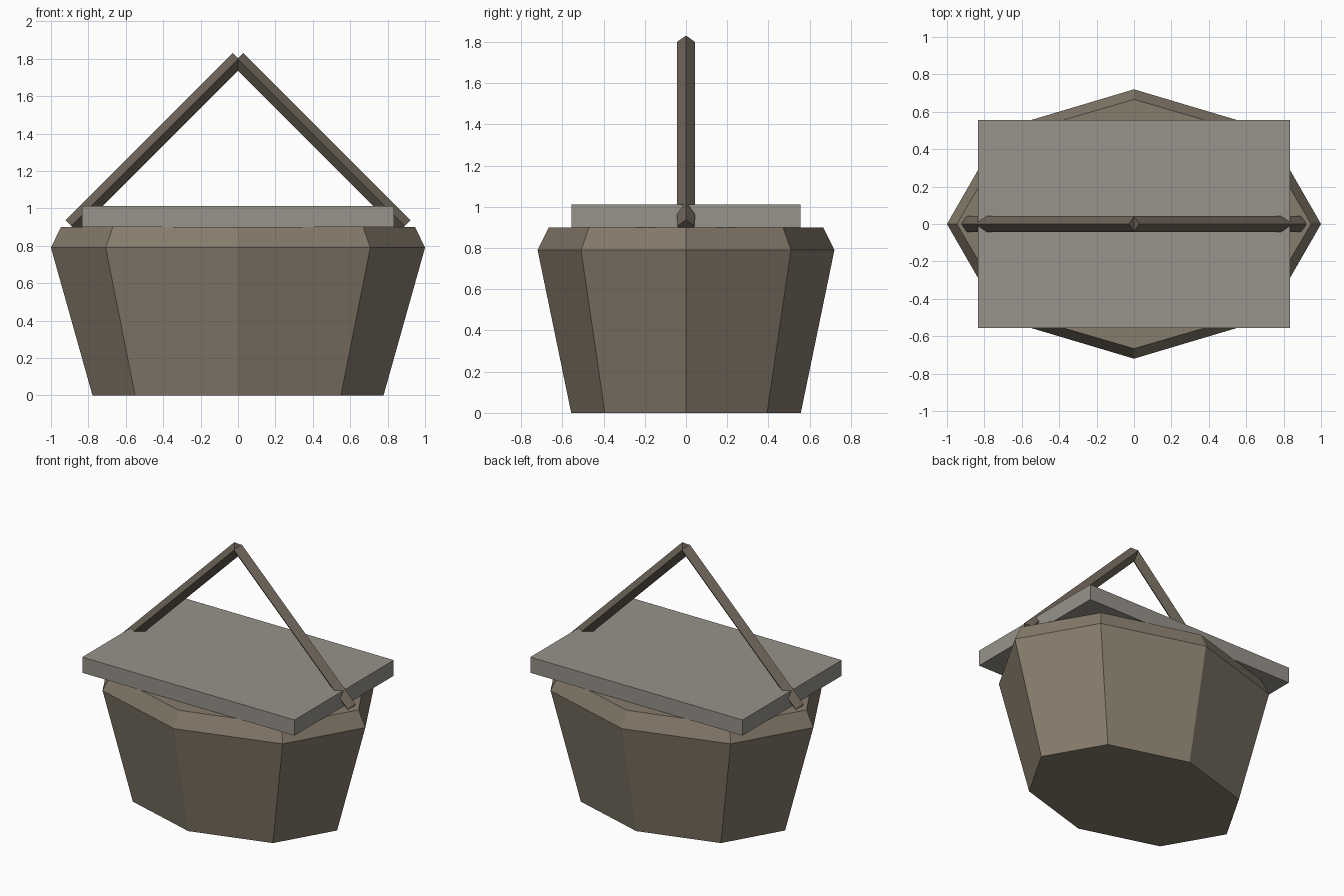
import bpy, bmesh
from math import cos, sin, pi
from mathutils import Matrix

if "Cube" in bpy.data.objects:
    bpy.data.objects.remove(bpy.data.objects["Cube"])


def material(name, rgb):
    m = bpy.data.materials.new(name)
    m.diffuse_color = (*rgb, 1)
    m.use_nodes = True
    m.node_tree.nodes["Principled BSDF"].inputs["Base Color"].default_value = m.diffuse_color
    return m


def finish(bm, name, mat):
    bmesh.ops.recalc_face_normals(bm, faces=bm.faces)
    mesh = bpy.data.meshes.new(name)
    bm.to_mesh(mesh)
    bm.free()
    mesh.materials.append(mat)
    obj = bpy.data.objects.new(name, mesh)
    bpy.context.collection.objects.link(obj)
    return obj


wicker = material("wicker", (0.24, 0.20, 0.15))
lid_wood = material("lid_wood", (0.31, 0.29, 0.26))
handle_wood = material("handle_wood", (0.15, 0.125, 0.095))

# Basket body: eight-sided tapered oval with a chamfered rim (z, x radius, y radius)
bm = bmesh.new()
rings = [[bm.verts.new((rx * cos(i * pi / 4), ry * sin(i * pi / 4), z)) for i in range(8)]
         for z, rx, ry in ((0, 0.778, 0.557), (0.79, 1.0, 0.72), (0.9, 0.947, 0.666))]
for lower, upper in zip(rings, rings[1:]):
    for i in range(8):
        j = (i + 1) % 8
        bm.faces.new((lower[i], lower[j], upper[j], upper[i]))
bm.faces.new(rings[0])
bm.faces.new(rings[-1])
finish(bm, "basket_body", wicker)

# Flat rectangular lid resting on the rim
bm = bmesh.new()
bmesh.ops.create_cube(bm, size=1, matrix=Matrix.Translation((0, 0, 0.956))
                      @ Matrix.Diagonal((1.667, 1.112, 0.111, 1)))
finish(bm, "lid", lid_wood)

# Handle: two diamond-section bars leaning together at 45 degrees
for side, name in ((-1, "handle_left"), (1, "handle_right")):
    bm = bmesh.new()
    bmesh.ops.create_cone(bm, cap_ends=True, segments=4, radius1=0.043, radius2=0.043, depth=1.265,
                          matrix=Matrix.Translation((side * 0.445, 0, 1.353))
                          @ Matrix.Rotation(-side * pi / 4, 4, 'Y'))
    # The four-sided section must have a ridge facing front and back
    ridge = max(v.co.y for v in bm.verts)
    if ridge < 0.04:
        axis = Matrix.Rotation(-side * pi / 4, 3, 'Y').col[2]
        bmesh.ops.rotate(bm, verts=bm.verts, cent=(side * 0.445, 0, 1.353),
                         matrix=Matrix.Rotation(pi / 4, 3, axis))
    finish(bm, name, handle_wood)
